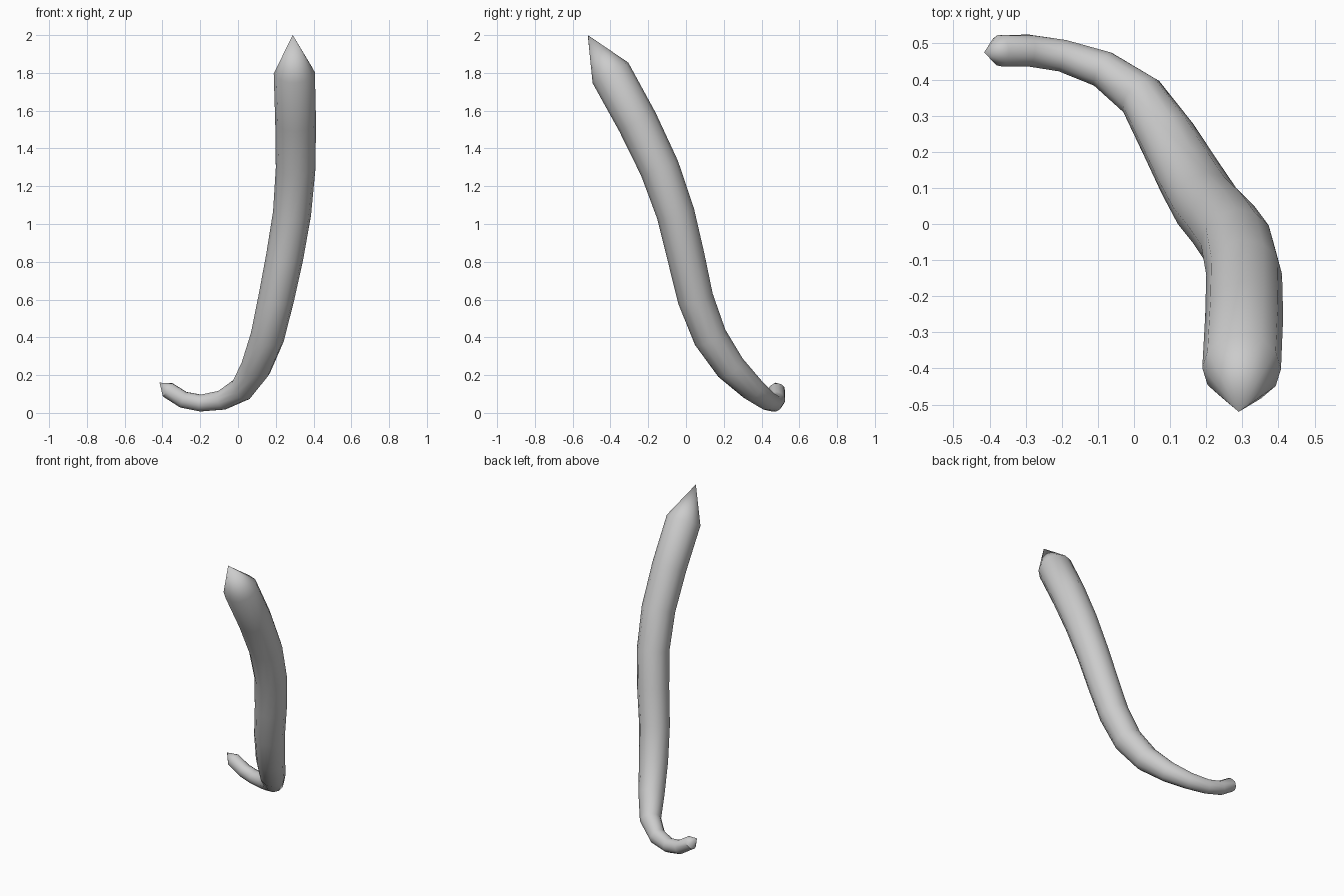
import bpy, bmesh, math
from mathutils import Vector

cube = bpy.data.objects.get("Cube")
if cube:
    bpy.data.objects.remove(cube, do_unlink=True)

SIDES = 12

# Path of the tail from the thick end to the thin end: x, y, z, radius
PATH = [
    (0.29, -0.52, 2.0, 0),
    (0.298, -0.40, 1.80, 0.109),
    (0.305, -0.257, 1.54, 0.108),
    (0.305, -0.14, 1.295, 0.105),
    (0.286, -0.055, 1.055, 0.101),
    (0.247, 0.0, 0.825, 0.099),
    (0.202, 0.05, 0.605, 0.095),
    (0.155, 0.128, 0.40, 0.090),
    (0.095, 0.235, 0.24, 0.081),
    (0.02, 0.353, 0.125, 0.066),
    (-0.085, 0.428, 0.067, 0.053),
    (-0.198, 0.466, 0.052, 0.046),
    (-0.29, 0.48, 0.07, 0.045),
    (-0.372, 0.48, 0.122, 0.044),
    (-0.415, 0.475, 0.16, 0),
]

grey = bpy.data.materials.new("plain_grey")
grey.use_nodes = True
colour = (0.6, 0.6, 0.6, 1)
grey.diffuse_color = colour
grey.node_tree.nodes["Principled BSDF"].inputs["Base Color"].default_value = colour


def swept_tube(name, path):
    """Sweep a round section along the path and close both ends with points."""
    bm = bmesh.new()
    centres = [Vector(p[:3]) for p in path]
    side = Vector((1, 0, 0))
    rings = []
    for i in range(1, len(path) - 1):
        # Section plane halves the bend between neighbouring segments
        before = (centres[i] - centres[i - 1]).normalized()
        after = (centres[i + 1] - centres[i]).normalized()
        along = (before + after).normalized()
        side = (side - along * side.dot(along)).normalized()
        up = along.cross(side)
        ring = []
        for k in range(SIDES):
            a = math.tau * k / SIDES
            offset = side * math.cos(a) + up * math.sin(a)
            ring.append(bm.verts.new(centres[i] + offset * path[i][3]))
        rings.append(ring)
    top, end = bm.verts.new(centres[0]), bm.verts.new(centres[-1])
    for k in range(SIDES):
        n = (k + 1) % SIDES
        bm.faces.new((top, rings[0][k], rings[0][n]))
        bm.faces.new((end, rings[-1][n], rings[-1][k]))
        for a, b in zip(rings, rings[1:]):
            bm.faces.new((a[k], b[k], b[n], a[n]))
    bmesh.ops.recalc_face_normals(bm, faces=bm.faces)
    mesh = bpy.data.meshes.new(name)
    bm.to_mesh(mesh)
    bm.free()
    obj = bpy.data.objects.new(name, mesh)
    bpy.context.collection.objects.link(obj)
    mesh.materials.append(grey)
    return obj


# Tapered curling tail
tail = swept_tube("tail", PATH)
bpy.ops.object.select_all(action='DESELECT')
tail.select_set(True)
bpy.context.view_layer.objects.active = tail
bpy.ops.object.shade_smooth_by_angle(angle=math.radians(35))
